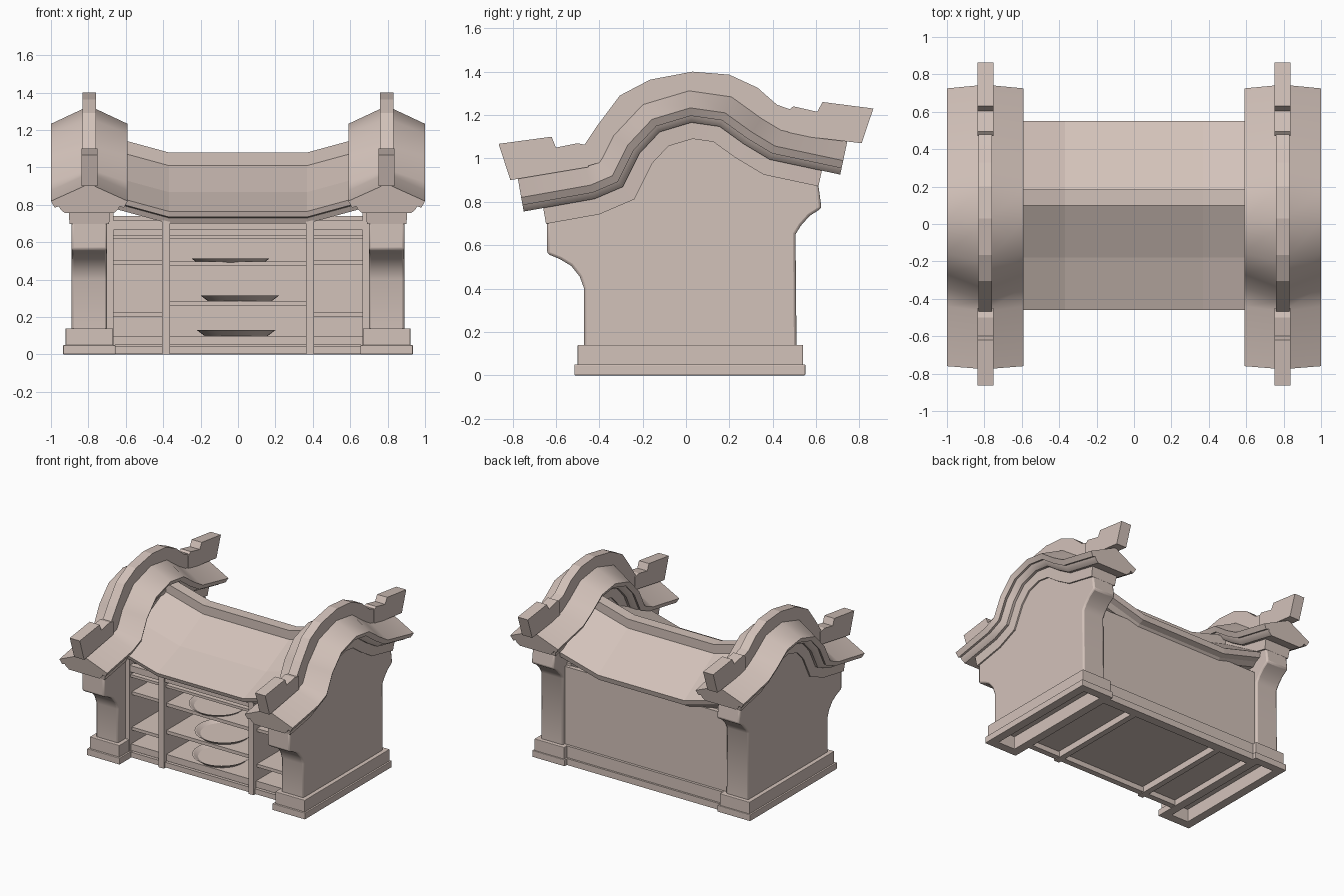
import bpy, bmesh, math
from mathutils import Vector

old = bpy.data.objects.get("Cube")
if old:
    bpy.data.objects.remove(old, do_unlink=True)

# One clay colour for everything
COLOUR = (0.65, 0.54, 0.49, 1.0)
clay = bpy.data.materials.new("pale clay")
clay.use_nodes = True
clay.diffuse_color = COLOUR
bsdf = next(n for n in clay.node_tree.nodes if n.type == "BSDF_PRINCIPLED")
bsdf.inputs["Base Color"].default_value = COLOUR
bsdf.inputs["Roughness"].default_value = 0.8


def finish(name, bm, bevel=0, smooth=0):
    bmesh.ops.recalc_face_normals(bm, faces=bm.faces[:])
    mesh = bpy.data.meshes.new(name)
    bm.to_mesh(mesh)
    bm.free()
    mesh.materials.append(clay)
    obj = bpy.data.objects.new(name, mesh)
    bpy.context.collection.objects.link(obj)
    if bevel:
        mod = obj.modifiers.new("soft edges", "BEVEL")
        mod.width = bevel
        mod.segments = 2
        mod.limit_method = "ANGLE"
        mod.angle_limit = math.radians(50)
    if smooth:
        bpy.ops.object.select_all(action="DESELECT")
        obj.select_set(True)
        bpy.context.view_layer.objects.active = obj
        bpy.ops.object.shade_smooth_by_angle(angle=math.radians(smooth))
    return obj


def loft(name, rings, **style):
    """Join equal closed rings of points into a capped solid."""
    bm = bmesh.new()
    loops = [[bm.verts.new(p) for p in ring] for ring in rings]
    n = len(loops[0])
    for a, b in zip(loops, loops[1:]):
        for i in range(n):
            j = (i + 1) % n
            bm.faces.new((a[i], a[j], b[j], b[i]))
    bm.faces.new(loops[0])
    bm.faces.new(loops[-1][::-1])
    return finish(name, bm, **style)


def slab(name, profile, x0, x1, **style):
    """Extrude a side profile (y, z) between two x positions."""
    return loft(name, [[(x, y, z) for y, z in profile] for x in (x0, x1)], **style)


def box(name, x0, x1, y0, y1, z0, z1, **style):
    return slab(name, [(y0, z0), (y1, z0), (y1, z1), (y0, z1)], x0, x1, **style)


def offset(path, i, d):
    """Point i of the path moved d along its mitred upward normal."""
    pts = [Vector(p) for p in path]
    normals = []
    for a, b in zip(pts, pts[1:]):
        t = (b - a).normalized()
        normals.append(Vector((-t.y, t.x)))
    n0 = normals[max(i - 1, 0)]
    n1 = normals[min(i, len(normals) - 1)]
    m = (n0 + n1).normalized()
    return pts[i] + m * (d / m.dot(n0))


def sweep(name, path, half, cx, **style):
    """Sweep a symmetric section (sideways, normal) along a side path."""
    section = half + [(-x, n) for x, n in reversed(half) if x]
    rings = []
    for i in range(len(path)):
        ring = []
        for x, n in section:
            p = offset(path, i, n)
            ring.append((cx + x, p.x, p.y))
        rings.append(ring)
    return loft(name, rings, **style)


def plinth(name, x0, x1, y0, y1, z1, t):
    """Hollow rectangular footing ring."""
    bm = bmesh.new()
    for z in (0, z1):
        for k in (0, t):
            for x, y in ((x0 + k, y0 + k), (x1 - k, y0 + k), (x1 - k, y1 - k), (x0 + k, y1 - k)):
                bm.verts.new((x, y, z))
    bm.verts.ensure_lookup_table()
    v = bm.verts
    for i in range(4):
        j = (i + 1) % 4
        for a, b in ((0, 4), (4, 12), (12, 8), (8, 0)):
            bm.faces.new((v[a + i], v[a + j], v[b + j], v[b + i]))
    return finish(name, bm, bevel=0.004)


# Curved eave line of the gables
EAVE = [(-.76, .82), (-.44, .877), (-.34, .92), (-.27, 1.06), (-.157, 1.18), (.02, 1.233),
        (.18, 1.21), (.305, 1.12), (.41, 1.057), (.725, .99)]
FRIEZE = [(-.67, .836)] + EAVE[1:-1] + [(.64, 1.008)]

# End wall outline with flared brackets front and back
WALL = [(-.47, .10), (-.47, .40), (-.49, .455), (-.53, .505), (-.58, .535), (-.64, .56),
        (-.64, .72), (-.28, .81), (-.21, .97), (-.12, 1.06), (.03, 1.11), (.14, 1.09),
        (.26, 1.01), (.37, .94), (.61, .88), (.625, .77), (.57, .735), (.53, .69),
        (.505, .65), (.51, .10)]

# Ridge beam outlines
CREST = [(-.47, 1.06), (-.41, 1.15), (-.305, 1.29), (-.166, 1.363), (.03, 1.40), (.20, 1.386),
         (.33, 1.326), (.42, 1.247), (.50, 1.22), (.50, 1.10), (.39, 1.14), (.31, 1.20),
         (.18, 1.28), (.03, 1.30), (-.19, 1.23), (-.32, 1.10), (-.40, .98), (-.47, .96)]
FRONT_FINIAL = [(-.864, 1.067), (-.62, 1.10), (-.60, 1.05), (-.50, 1.07), (-.45, 1.06),
                (-.45, .96), (-.81, .90)]
BACK_FINIAL = [(.864, 1.23), (.63, 1.26), (.605, 1.215), (.495, 1.24), (.47, 1.22),
               (.47, 1.11), (.81, 1.07)]

MID = .795
for side, s in (("left", 1), ("right", -1)):
    cx = s * MID
    # Wall and footing
    slab(side + "_end_wall", WALL, cx - .095, cx + .095, bevel=.012, smooth=35)
    plinth(side + "_lower_plinth", cx - .14, cx + .14, -.515, .55, .05, .05)
    plinth(side + "_upper_plinth", cx - .127, cx + .127, -.50, .54, .14, .055)
    # Frieze, moulding and roof
    sweep(side + "_frieze", FRIEZE, [(0, -.04), (.112, -.04), (.106, -.14), (0, -.14)],
          cx, smooth=40)
    sweep(side + "_moulding", EAVE[:], [(0, -.01), (.165, -.02), (.155, -.045), (.13, -.066),
                                        (0, -.066)], cx, smooth=40)
    sweep(side + "_gable_roof", EAVE, [(0, .094), (.205, 0), (.185, -.036), (.14, -.02),
                                       (0, -.02)], cx, smooth=40)
    # Ridge
    slab(side + "_ridge_beam", CREST, cx - .037, cx + .037)
    slab(side + "_front_finial", FRONT_FINIAL, cx - .043, cx + .043)
    slab(side + "_back_finial", BACK_FINIAL, cx - .043, cx + .043)

# Central roof, lifting towards the gables
ROOF = [(-.46, .765), (-.45, .735), (-.40, .73), (-.385, .70), (.47, .70), (.50, .73),
        (.54, .745), (.55, .785), (.185, 1.01), (.10, 1.01), (-.18, .868)]
RIDGE = [(.10, .98), (.185, .98), (.185, 1.08), (.10, 1.08)]
STATIONS = [(-.70, .09), (-.37, 0), (.37, 0), (.70, .09)]
for name, profile in (("central_roof", ROOF), ("central_ridge", RIDGE)):
    loft(name, [[(x, y, z + lift) for y, z in profile] for x, lift in STATIONS])

# Back wall and its footing
box("back_wall", -.71, .71, .45, .485, .03, .74)
box("back_lower_plinth", -.66, .66, .45, .52, 0, .05)
box("back_upper_plinth", -.67, .67, .45, .505, .05, .14)

# Shelving
box("cabinet_floor", -.70, .70, -.36, .46, .05, .10)
box("bottom_rail", -.67, .67, -.375, -.33, .005, .045)
box("top_rail", -.67, .67, -.375, -.33, .665, .715)
box("upper_rail", -.67, .67, -.365, -.33, .62, .64)
for s in (1, -1):
    box("shelf_divider", s * .385 - .0225, s * .385 + .0225, -.39, .46, 0, .715)
    box("shelf_side_panel", s * .685 - .02, s * .685 + .02, -.38, .46, .03, .76)
    for z in (.215, .49):
        box("side_shelf", s * .53 - .14, s * .53 + .14, -.35, .46, z - .012, z + .012)
for z in (.272, .485):
    box("middle_shelf", -.37, .37, -.36, .46, z - .013, z + .013)

# Round trays with raised rims
TRAY = [(.17, 0), (.21, .03), (.20, .03), (.17, .012)]
for x, z in ((-.01, .10), (.01, .285), (-.04, .484)):
    bm = bmesh.new()
    rings = []
    for r, h in TRAY:
        rings.append([bm.verts.new((x + r * math.cos(a), -.18 + r * math.sin(a), z + h))
                      for a in (math.tau * k / 32 for k in range(32))])
    for a, b in zip(rings, rings[1:]):
        for i in range(32):
            j = (i + 1) % 32
            bm.faces.new((a[i], a[j], b[j], b[i]))
    bm.faces.new(rings[0])
    bm.faces.new(rings[-1])
    finish("tray", bm, smooth=30)
